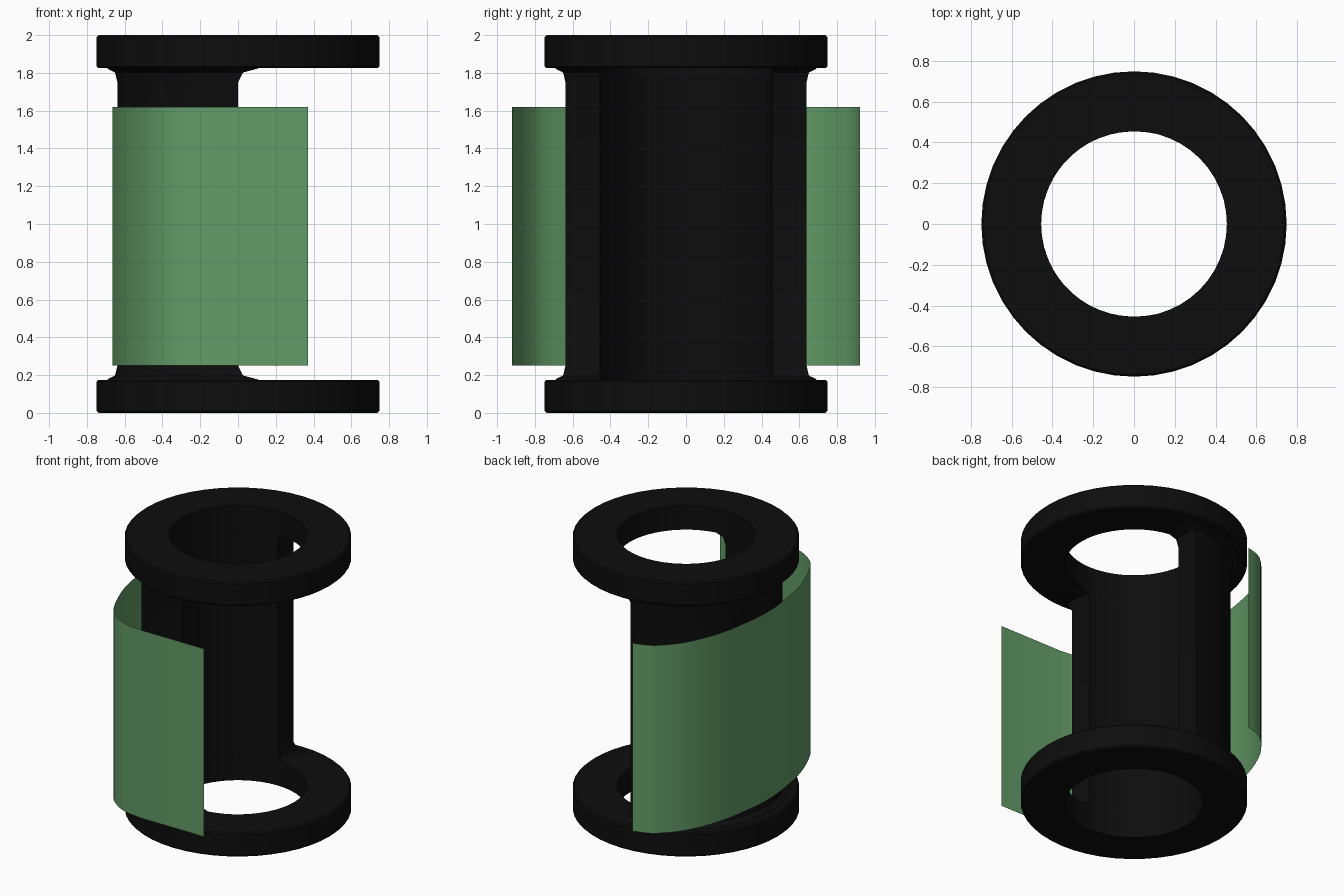
import bpy, bmesh, math
from mathutils import Vector

if "Cube" in bpy.data.objects:
    bpy.data.objects.remove(bpy.data.objects["Cube"])


def material(name, rgb):
    m = bpy.data.materials.new(name)
    m.diffuse_color = (*rgb, 1)
    m.use_nodes = True
    m.node_tree.nodes["Principled BSDF"].inputs["Base Color"].default_value = m.diffuse_color
    return m


def finish(bm, name, mat, angle=35):
    bmesh.ops.recalc_face_normals(bm, faces=bm.faces)
    me = bpy.data.meshes.new(name)
    bm.to_mesh(me)
    bm.free()
    ob = bpy.data.objects.new(name, me)
    bpy.context.collection.objects.link(ob)
    me.materials.append(mat)
    bpy.ops.object.select_all(action='DESELECT')
    ob.select_set(True)
    bpy.context.view_layer.objects.active = ob
    bpy.ops.object.shade_smooth_by_angle(angle=math.radians(angle))
    return ob


def skin(bm, rows, close_u, close_v):
    """Quads between successive rows of points."""
    vs = [[bm.verts.new(p) for p in row] for row in rows]
    n, m = len(vs), len(vs[0])
    for i in range(n if close_u else n - 1):
        for j in range(m if close_v else m - 1):
            a, b = (i + 1) % n, (j + 1) % m
            bm.faces.new((vs[i][j], vs[a][j], vs[a][b], vs[i][b]))


black = material("black_plastic", (0.004, 0.004, 0.004))
green = material("green_sheet", (0.125, 0.33, 0.135))
R_IN, R_CORE, R_OUT, FLANGE = 0.455, 0.638, 0.748, 0.175


# End flanges: lathed rings with softened outer edges
def flange(name, z0):
    z1, c = z0 + FLANGE, 0.01
    prof = [(R_IN, z0), (R_OUT - c, z0), (R_OUT, z0 + c),
            (R_OUT, z1 - c), (R_OUT - c, z1), (R_IN, z1)]
    rows = []
    for i in range(48):
        a = math.tau * i / 48
        rows.append([(r * math.cos(a), r * math.sin(a), z) for r, z in prof])
    bm = bmesh.new()
    skin(bm, rows, True, True)
    finish(bm, name, black)


flange("bottom_flange", 0)
flange("top_flange", 2 - FLANGE)

# Half-tube core, open to +x, flaring where it meets the flanges
# (z, extra outer radius, extra length past x = 0)
flare = [(0.17, 0.06, 0.10), (0.182, 0.045, 0.07), (0.198, 0.013, 0.022), (0.25, 0, 0)]
levels = flare + [(2 - z, r, e) for z, r, e in reversed(flare)]
rows = []
for z, dr, e in levels:
    start = math.pi / 2 - e / 0.55
    angs = [start + (math.tau - 2 * start) * i / 28 for i in range(29)]
    outer = [((R_CORE + dr) * math.cos(a), (R_CORE + dr) * math.sin(a), z) for a in angs]
    inner = [(R_IN * math.cos(a), R_IN * math.sin(a), z) for a in reversed(angs)]
    rows.append(outer + inner)
bm = bmesh.new()
skin(bm, rows, False, True)
finish(bm, "half_core", black)

# Thin label sheet wrapped loosely around the back of the core
path = [Vector(p) for p in [(-0.215, 0.92), (-0.30, 0.895), (-0.38, 0.845), (-0.50, 0.70),
        (-0.60, 0.46), (-0.652, 0.18), (-0.665, 0), (-0.652, -0.18), (-0.60, -0.46),
        (-0.49, -0.73), (-0.39, -0.84), (-0.27, -0.90), (-0.13, -0.92), (0.37, -0.92)]]
pts = []
for i in range(len(path) - 2):
    p1, p2 = path[i], path[i + 1]
    p0 = path[i - 1] if i else p1 * 2 - p2
    p3 = path[i + 2] if i < len(path) - 3 else p2 * 2 - p1
    for k in range(4):
        t = k / 4
        pts.append(0.5 * (2 * p1 + (p2 - p0) * t + (2 * p0 - 5 * p1 + 4 * p2 - p3) * t * t
                          + (3 * p1 - p0 - 3 * p2 + p3) * t ** 3))
pts += path[-2:]
bm = bmesh.new()
skin(bm, [[(p.x, p.y, z) for p in pts] for z in (0.25, 1.62)], False, False)
finish(bm, "label_sheet", green, 60)
